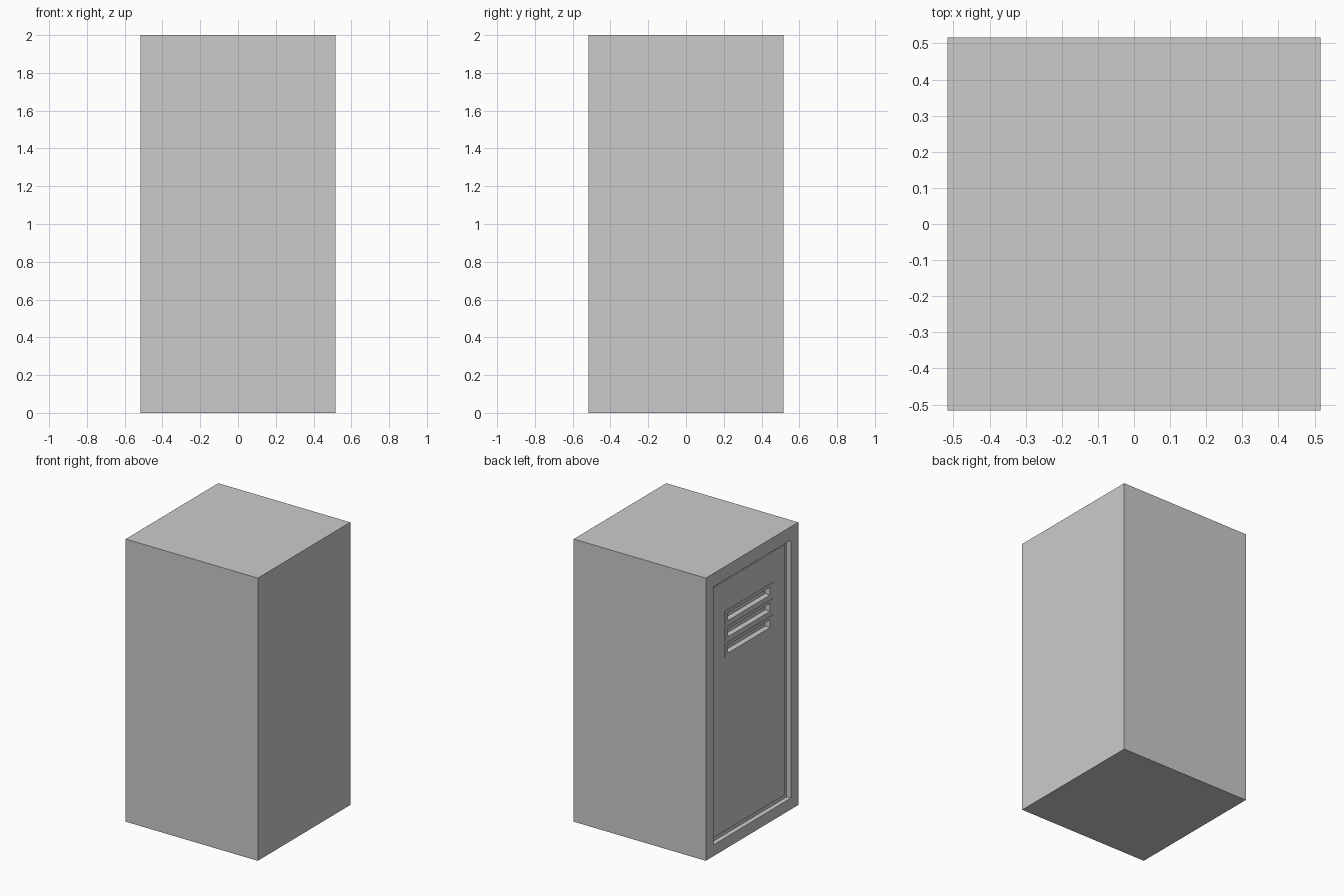
import bpy

if "Cube" in bpy.data.objects:
    bpy.data.objects.remove(bpy.data.objects["Cube"])

HALF = 0.517   # half width and depth of the cabinet
FACE = -HALF   # the door is on the -x side


def box(name, x0, x1, y0, y1, z0, z1):
    bpy.ops.mesh.primitive_cube_add(size=1, location=((x0 + x1) / 2, (y0 + y1) / 2, (z0 + z1) / 2))
    ob = bpy.context.object
    ob.name = name
    ob.scale = (x1 - x0, y1 - y0, z1 - z0)
    bpy.ops.object.transform_apply(location=False, rotation=False, scale=True)
    return ob


def cut(target, cutter):
    cutter.hide_render = True
    cutter.hide_set(True)
    mod = target.modifiers.new("cut", 'BOOLEAN')
    mod.operation = 'DIFFERENCE'
    mod.solver = 'EXACT'
    mod.object = cutter


# cabinet body with a shallow door recess
body = box("cabinet_body", -HALF, HALF, -HALF, HALF, 0, 2)
cut(body, box("recess_cutter", FACE - 0.1, FACE + 0.033, -0.433, 0.433, 0.08, 1.905))

# door panel sitting in the recess with a gap all round
door_x = FACE + 0.027
door = box("door_panel", door_x, FACE + 0.033, -0.403, 0.403, 0.108, 1.877)

# three framed ventilation slots
for i in range(3):
    z = 1.615 - i * 0.115
    frame = box(f"vent_frame_{i + 1}", door_x - 0.004, door_x, -0.27, 0.27, z - 0.049, z + 0.049)
    slot = box(f"slot_cutter_{i + 1}", FACE - 0.1, door_x + 0.035, -0.235, 0.235, z - 0.028, z + 0.028)
    for part in (frame, door, body):
        cut(part, slot)
